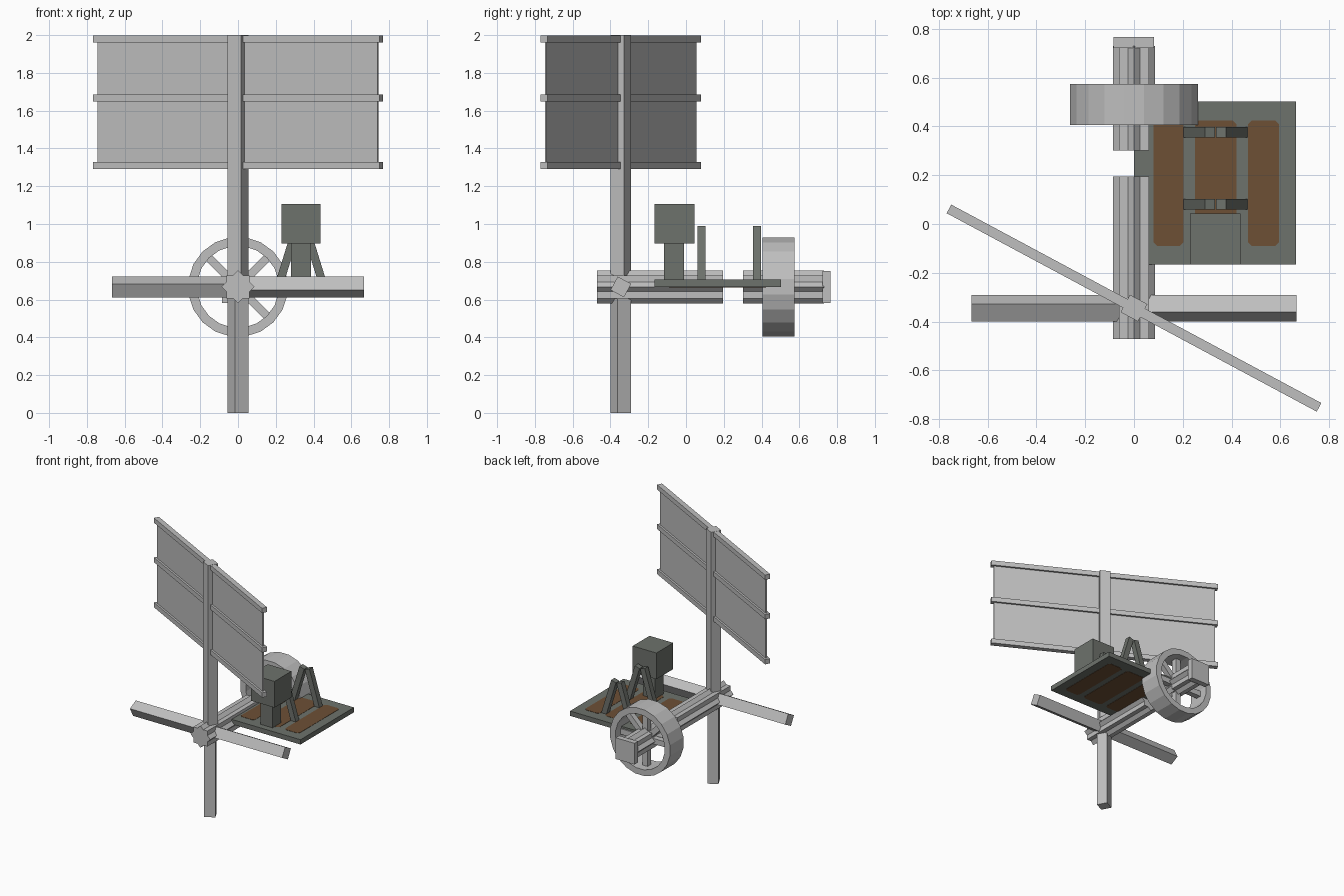
import bpy, bmesh, math
from mathutils import Matrix, Vector

if "Cube" in bpy.data.objects:
    bpy.data.objects.remove(bpy.data.objects["Cube"])


def material(name, rgb):
    m = bpy.data.materials.new(name)
    m.diffuse_color = (*rgb, 1)
    m.use_nodes = True
    m.node_tree.nodes["Principled BSDF"].inputs["Base Color"].default_value = m.diffuse_color
    return m


GREY = material("light grey", (0.52, 0.52, 0.52))
DARK = material("dark green grey", (0.155, 0.168, 0.15))
BROWN = material("rust brown", (0.155, 0.08, 0.036))

HUB = Vector((0, -0.345, 0.667))   # where the arms cross
TWIST = math.radians(-28.2)        # pitch of the arms and sail


def finish(name, bm, mat):
    bmesh.ops.recalc_face_normals(bm, faces=bm.faces)
    mesh = bpy.data.meshes.new(name)
    bm.to_mesh(mesh)
    bm.free()
    mesh.materials.append(mat)
    ob = bpy.data.objects.new(name, mesh)
    bpy.context.collection.objects.link(ob)
    return ob


def box(name, lo, hi, mat, matrix=Matrix()):
    """Box between two corners, then moved by a matrix."""
    lo, hi = Vector(lo), Vector(hi)
    bm = bmesh.new()
    bmesh.ops.create_cube(bm, size=1)
    bmesh.ops.scale(bm, vec=hi - lo, verts=bm.verts)
    bmesh.ops.translate(bm, vec=(lo + hi) / 2, verts=bm.verts)
    bm.transform(matrix)
    return finish(name, bm, mat)


def prism(name, pts, direction, mat):
    """Flat outline pushed along a direction."""
    bm = bmesh.new()
    face = bm.faces.new([bm.verts.new(p) for p in pts])
    new = bmesh.ops.extrude_face_region(bm, geom=[face], use_keep_orig=True)["geom"]
    bmesh.ops.translate(bm, vec=direction, verts=[v for v in new if isinstance(v, bmesh.types.BMVert)])
    return finish(name, bm, mat)


# Four twisted arms around the hub; the upright one is long and carries the sail
for i, (name, length) in enumerate([("upper_arm", 1.333), ("right_arm", 0.667),
                                    ("lower_arm", 0.667), ("left_arm", 0.667)]):
    m = Matrix.Translation(HUB) @ Matrix.Rotation(i * math.pi / 2, 4, 'Y') @ Matrix.Rotation(TWIST, 4, 'Z')
    box(name, (-0.0405, -0.0405, 0), (0.0405, 0.0405, length), GREY, m)

# Sail sheet and its three rails
sail = Matrix.Translation((0, HUB.y, 0)) @ Matrix.Rotation(TWIST, 4, 'Z')
box("sail_sheet", (-0.84, -0.005, 1.31), (0.84, 0.005, 1.98), GREY, sail)
for i, z in enumerate((1.291, 1.648, 1.961)):
    box(f"sail_rail_{i + 1}", (-0.861, -0.02, z), (0.861, 0.02, z + 0.038), GREY, sail)

# Star-section shaft in two pieces, with a square end block
for name, y0, y1 in (("front_shaft", -0.471, 0.195), ("rear_shaft", 0.302, 0.73)):
    star = []
    for k in range(16):
        r = 0.0666 if k % 2 else 0.087
        a = k * math.pi / 8
        star.append((r * math.cos(a), y0, HUB.z + r * math.sin(a)))
    prism(name, star, (0, y1 - y0, 0), GREY)
box("shaft_end_block", (-0.085, 0.722, 0.582), (0.081, 0.766, 0.75), GREY)

# Wheel rim
N = 20
bm = bmesh.new()
rings = []
for k in range(N):
    a = 2 * math.pi * (k + 0.5) / N
    rings.append([bm.verts.new((r * math.cos(a), y, HUB.z + r * math.sin(a)))
                  for r, y in ((0.265, 0.405), (0.265, 0.575), (0.217, 0.575), (0.217, 0.405))])
for k in range(N):
    p, q = rings[k], rings[(k + 1) % N]
    for j in range(4):
        bm.faces.new((p[j], p[(j + 1) % 4], q[(j + 1) % 4], q[j]))
finish("wheel_rim", bm, GREY)

# Wheel spokes (the lower left one is missing)
for k in range(8):
    if k != 5:
        m = Matrix.Translation((0, 0.49, HUB.z)) @ Matrix.Rotation(-k * math.pi / 4, 4, 'Y')
        box(f"spoke_{k + 1}", (0.04, -0.022, -0.022), (0.235, 0.022, 0.022), GREY, m)

# Platform with rust patches showing on both sides
box("platform", (0, -0.167, 0.667), (0.665, 0.503, 0.705), DARK)
for name, x0, x1, y0, y1 in (("left_patch", 0.08, 0.203, -0.09, 0.424),
                             ("middle_patch", 0.25, 0.42, -0.09, 0.424),
                             ("right_patch", 0.467, 0.595, -0.09, 0.424)):
    c = 0.015
    outline = [(x0 + c, y0), (x1 - c, y0), (x1, y0 + c), (x1, y1 - c),
               (x1 - c, y1), (x0 + c, y1), (x0, y1 - c), (x0, y0 + c)]
    for side, z in (("top", 0.703), ("bottom", 0.665)):
        prism(f"{name}_{side}", [(x, y, z) for x, y in outline], (0, 0, 0.004), BROWN)

# Post with a square head
box("post", (0.28, -0.117, 0.70), (0.386, -0.01, 0.91), DARK)
box("post_head", (0.229, -0.167, 0.898), (0.437, 0.044, 1.106), DARK)

# Two A-frames made of leaning legs
for name, y in (("front", 0.081), ("rear", 0.376)):
    for side, s in (("left", -1), ("right", 1)):
        m = Matrix.Translation((0.334 + s * 0.023, y, 0.982)) @ Matrix.Rotation(-s * math.radians(17.2), 4, 'Y')
        box(f"{name}_frame_{side}_leg", (-0.0215, -0.021, -0.3), (0.0215, 0.021, 0), DARK, m)
